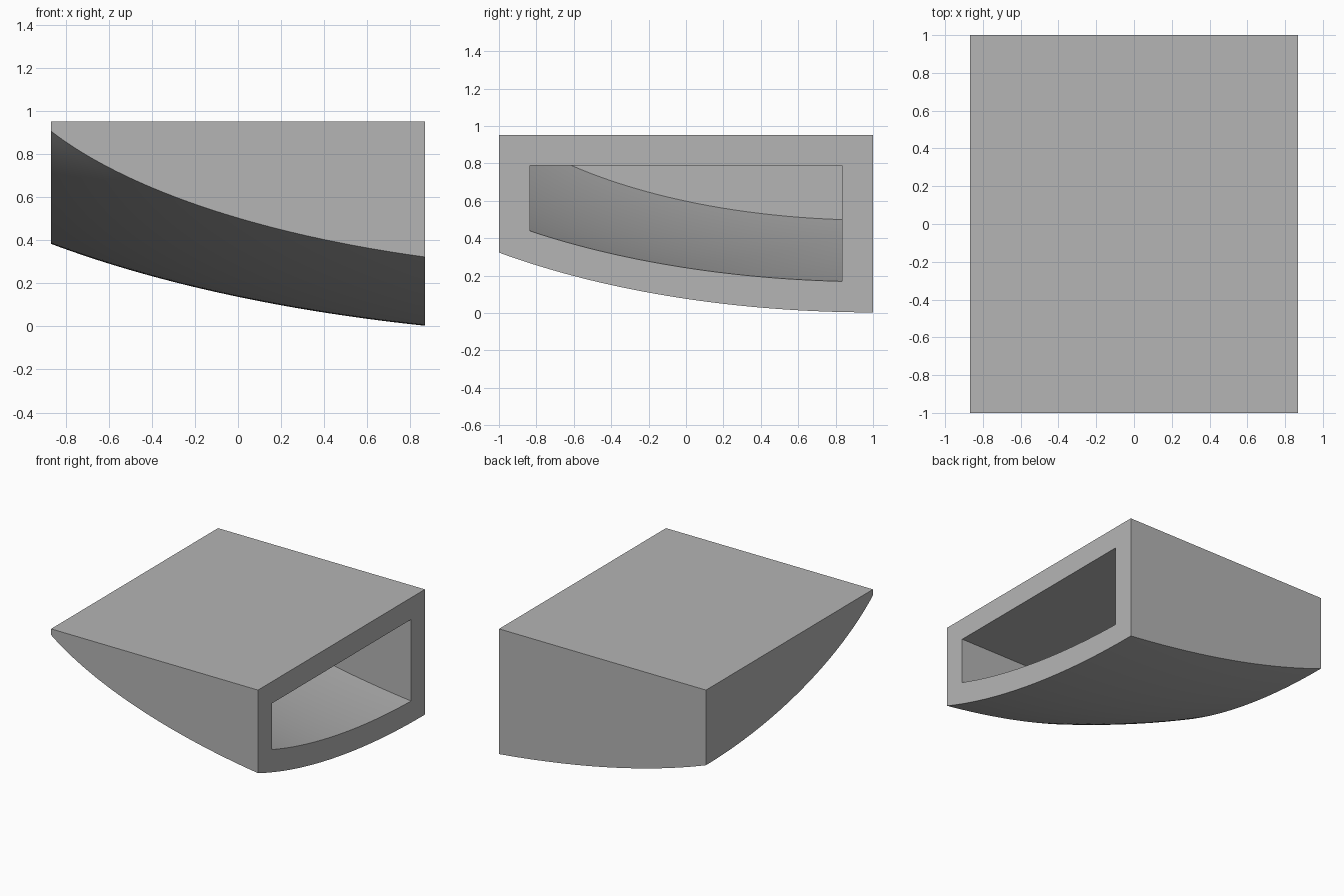
import bpy
import bmesh
import math
from mathutils import Vector

cube = bpy.data.objects.get("Cube")
if cube:
    bpy.data.objects.remove(cube, do_unlink=True)

HALF_X, HALF_Y, TOP, WALL = 0.868, 1.0, 0.953, 0.165

grey = bpy.data.materials.new("plain_grey")
grey.use_nodes = True
colour = (0.46, 0.46, 0.46, 1)
grey.diffuse_color = colour
grey.node_tree.nodes["Principled BSDF"].inputs["Base Color"].default_value = colour


def underside(x, y, thickness):
    """Height of the ellipsoidal underside, raised by a wall thickness."""
    dx, dy = x - 1.96, y - 1.0
    depth = math.sqrt(2.117 - 0.135 * dx * dx - 0.198 * dy * dy)
    slope = math.hypot(0.135 * dx / depth, 0.198 * dy / depth)
    return 1.402 - depth + thickness * math.sqrt(1 + slope * slope)


def curved_block(name, x0, x1, half_y, top, thickness):
    """Solid with vertical sides, a flat top and the curved underside."""
    bm = bmesh.new()
    bmesh.ops.create_grid(bm, x_segments=40, y_segments=40, size=1)
    for v in bm.verts:
        x = x0 + (v.co.x + 1) / 2 * (x1 - x0)
        y = v.co.y * half_y
        v.co = Vector((x, y, underside(x, y, thickness)))
    # Raise the walls, then trim them level and cap the cut
    rim = [e for e in bm.edges if e.is_boundary]
    raised = bmesh.ops.extrude_edge_only(bm, edges=rim)["geom"]
    for v in raised:
        if isinstance(v, bmesh.types.BMVert):
            v.co.z = 1.5
    geom = bm.verts[:] + bm.edges[:] + bm.faces[:]
    bmesh.ops.bisect_plane(bm, geom=geom, plane_co=(0, 0, top),
                           plane_no=(0, 0, 1), clear_outer=True)
    bmesh.ops.edgeloop_fill(bm, edges=[e for e in bm.edges if e.is_boundary])
    bmesh.ops.recalc_face_normals(bm, faces=bm.faces[:])
    mesh = bpy.data.meshes.new(name)
    bm.to_mesh(mesh)
    bm.free()
    mesh.materials.append(grey)
    obj = bpy.data.objects.new(name, mesh)
    bpy.context.collection.objects.link(obj)
    return obj


# Outer shell and the pocket that opens through its +x side
shell = curved_block("hollow_shell", -HALF_X, HALF_X, HALF_Y, TOP, 0)
pocket = curved_block("pocket_cutter", -HALF_X + WALL, HALF_X + 0.1,
                      HALF_Y - WALL, TOP - WALL, 0.163)
pocket.hide_render = True

cut = shell.modifiers.new("pocket", "BOOLEAN")
cut.operation = "DIFFERENCE"
cut.solver = "EXACT"
cut.object = pocket

bpy.ops.object.select_all(action="DESELECT")
bpy.context.view_layer.objects.active = shell
shell.select_set(True)
bpy.ops.object.modifier_apply(modifier=cut.name)
bpy.data.objects.remove(pocket, do_unlink=True)

# Smooth curved faces, crisp corners
bpy.ops.object.shade_smooth_by_angle(angle=math.radians(15))
